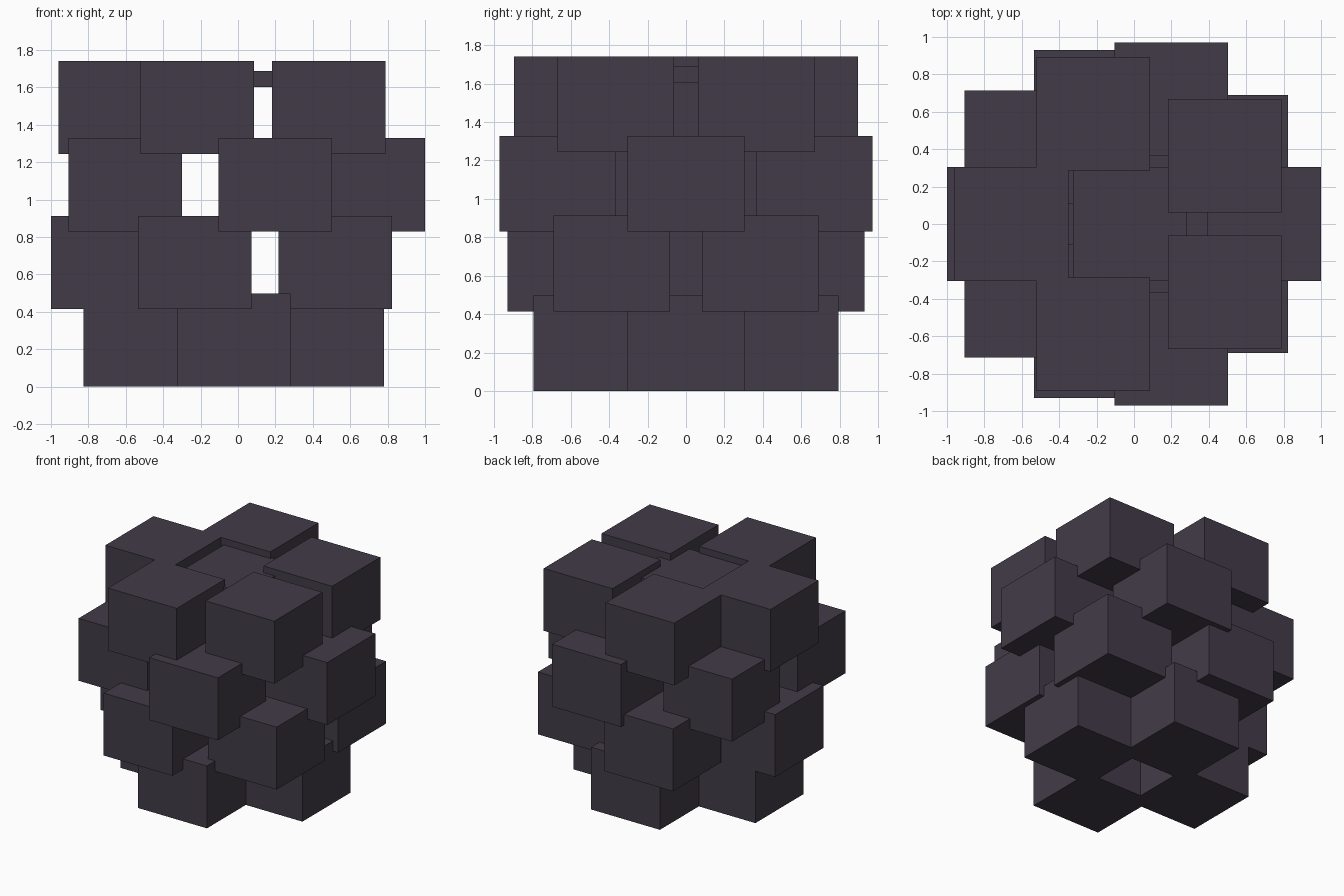
import bpy

if "Cube" in bpy.data.objects:
    bpy.data.objects.remove(bpy.data.objects["Cube"])

mat = bpy.data.materials.new("dark plum grey")
mat.diffuse_color = (0.054, 0.044, 0.064, 1)
mat.use_nodes = True
mat.node_tree.nodes["Principled BSDF"].inputs["Base Color"].default_value = mat.diffuse_color

W, H = 0.607, 0.498  # block width and height


def block(name, x, y, z0, z1):
    bpy.ops.mesh.primitive_cube_add(size=1, location=(x, y, (z0 + z1) / 2))
    ob = bpy.context.object
    ob.name = name
    ob.scale = (W, W, z1 - z0)
    ob.data.materials.append(mat)


# Each ring: bottom height and block centres; blocks off the axis are mirrored in y
rings = [
    ("base", 0.0, [(-0.522, 0), (-0.022, 0.49), (0.478, 0)]),
    ("lower", 0.415, [(-0.697, 0), (-0.232, 0.626), (0.521, 0.386)]),
    ("middle", 0.83, [(0.697, 0), (0.199, 0.668), (-0.604, 0.411)]),
    ("upper", 1.243, [(-0.655, 0), (-0.219, 0.59), (0.485, 0.365)]),
]
for ring, z, centres in rings:
    for i, (x, y) in enumerate(centres):
        for side in ((1, -1) if y else (1,)):
            block(f"{ring}_block_{i}", x, y * side, z, z + H)

# Thin slab closing the middle of the top
block("top_slab", -0.022, 0, 1.603, 1.688)
